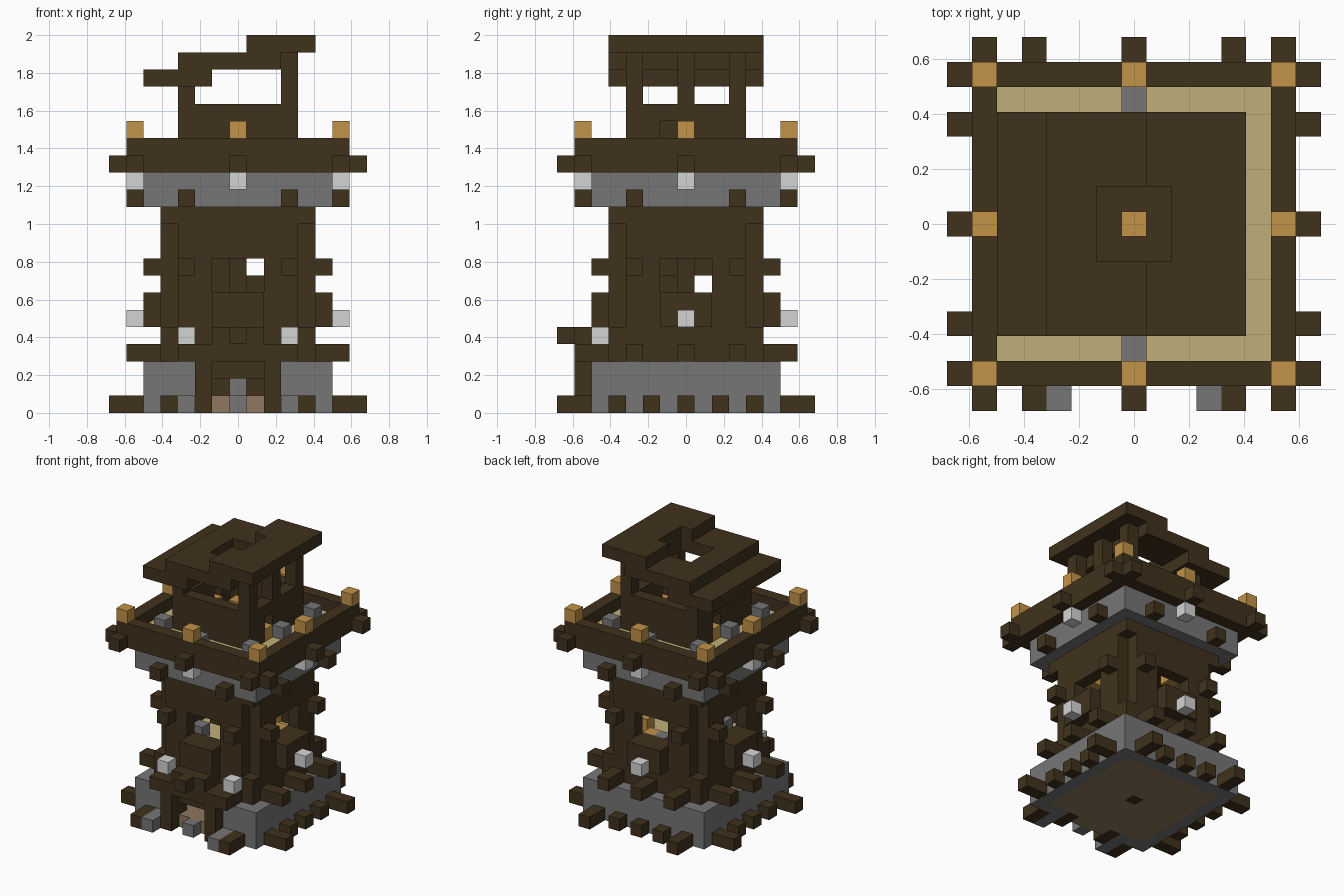
import bpy
import bmesh

cube = bpy.data.objects.get("Cube")
if cube:
    bpy.data.objects.remove(cube, do_unlink=True)

U = 1 / 11  # one block


def material(name, color):
    m = bpy.data.materials.new(name)
    m.use_nodes = True
    m.diffuse_color = (*color, 1)
    m.node_tree.nodes["Principled BSDF"].inputs["Base Color"].default_value = (*color, 1)
    return m


WOOD = material("dark_wood", (0.051, 0.031, 0.012))
STONE = material("stone", (0.185, 0.18, 0.18))
PLANK = material("pale_planks", (0.53, 0.43, 0.19))
GOLD = material("golden_lamp", (0.54, 0.29, 0.064))
LIGHT = material("light_grey_lantern", (0.65, 0.66, 0.65))
CLAY = material("clay_floor", (0.28, 0.185, 0.112))


def box(x0, x1, y0, y1, z0, z1):
    """Inclusive block ranges."""
    return (x0, x1, y0, y1, z0, z1)


def cell(x, y, z0, z1=None):
    return box(x, x, y, y, z0, z0 if z1 is None else z1)


def turned(boxes, turns=(0, 1, 2, 3)):
    """Repeat boxes by quarter turns about the vertical axis."""
    out = []
    for t in turns:
        for x0, x1, y0, y1, z0, z1 in boxes:
            for _ in range(t):
                x0, x1, y0, y1 = -y1, -y0, x0, x1
            out.append((x0, x1, y0, y1, z0, z1))
    return out


def mirrored(boxes):
    return boxes + [(-b[1], -b[0]) + b[2:] for b in boxes]


def build(name, mat, boxes):
    bm = bmesh.new()
    for x0, x1, y0, y1, z0, z1 in boxes:
        verts = bmesh.ops.create_cube(bm, size=1)["verts"]
        for v in verts:
            v.co.x = (x1 + 0.5 if v.co.x > 0 else x0 - 0.5) * U
            v.co.y = (y1 + 0.5 if v.co.y > 0 else y0 - 0.5) * U
            v.co.z = (z1 + 1 if v.co.z > 0 else z0) * U
    mesh = bpy.data.meshes.new(name)
    bm.to_mesh(mesh)
    bm.free()
    mesh.materials.append(mat)
    ob = bpy.data.objects.new(name, mesh)
    bpy.context.collection.objects.link(ob)


# Stone base, open at the front doorway
build("base_walls", STONE,
      [box(-5, 5, 5, 5, 0, 2)]
      + mirrored([box(5, 5, -5, 4, 0, 2), box(3, 4, -5, -5, 0, 2)]))
build("ground_floor", CLAY, turned([box(0, 4, 1, 4, 0, 0)]) + [box(-1, 1, -5, -5, 0, 0)])
build("ground_log_ends", WOOD,
      turned([cell(i, -6, 0) for i in (-2, 0, 2)], (1, 2, 3))
      + turned([box(i, i, -7, -6, 0, 0) for i in (-4, 4)]))
build("front_step_stones", STONE,
      mirrored([box(3, 3, -7, -6, 0, 0)]) + [cell(0, -6, 0), cell(0, -1, 1)])

# Porch with stepped gable
build("porch_posts", WOOD, mirrored([box(2, 2, -6, -5, 0, 2)]))
build("porch_roof", WOOD,
      [box(-2, 2, -6, -5, 3, 3), box(-1, 1, -6, -5, 4, 4), cell(0, -7, 4),
       box(-1, 1, -5, -5, 2, 2)])

# Lower tower: walls stop short of the corners above a solid footing
build("tower_footing", WOOD, turned([box(-4, 3, -4, -4, 2, 4)]))
build("joist_ends", WOOD, turned([box(i, i, -6, -5, 3, 3) for i in (-3, 0, 3)]))
build("tower_walls", WOOD, turned(
    [box(-3, 3, -4, -4, 5, 6), box(-3, 3, -4, -4, 9, 10)]
    + mirrored([box(2, 3, -4, -4, 7, 8)])))
build("window_boxes", WOOD, turned([box(-1, 1, -5, -5, 5, 6)]))
build("wall_log_ends", WOOD, turned(mirrored([cell(3, -5, 8)])))
build("tower_lintel_slab", WOOD, [box(-4, 4, -4, 4, 11, 11)])
build("room_floor", PLANK, [box(-3, 3, -3, 3, 5, 5)])

# Central pole with spiral steps, room lamps and stools
build("central_pole", WOOD, [cell(0, 0, 0, 10)])
build("spiral_steps", WOOD,
      [cell(1, 1, 1), cell(-1, 1, 1), cell(1, -1, 7),
       cell(-1, -1, 7, 8), cell(-1, 1, 8)])
build("floor_lamps", GOLD, [cell(1, 3, 6), cell(3, 1, 6)])
build("ceiling_lamps", GOLD, [cell(-1, 3, 9), cell(3, -1, 9)])
build("room_stools", STONE, [cell(0, 3, 6), cell(-2, -2, 6)])

# Lanterns on the outer walls
build("tower_lanterns", LIGHT,
      turned([cell(0, -6, 5)], (1, 2, 3)) + mirrored([cell(3, -5, 4)]))
build("gallery_lanterns", LIGHT, turned([cell(0, -6, 13)]))

# Overhanging gallery
build("gallery_stone", STONE, [box(-5, 5, -5, 5, 12, 13)])
build("gallery_log_ends", WOOD, turned(mirrored([cell(3, -6, 12)])))
build("gallery_floor", PLANK, [box(-5, 5, -5, 5, 14, 14)])
build("parapet", WOOD, turned([box(-6, 5, -6, -6, 14, 15)]))
build("parapet_log_ends", WOOD, turned([cell(i, -7, 14) for i in (-6, 0, 6)]))
build("parapet_lamps", GOLD, turned([cell(0, -6, 16), cell(6, -6, 16)]))
build("gallery_stones", STONE,
      turned([cell(4, 4, 15)]) + mirrored([cell(4, 0, 15)])
      + [cell(0, -5, 15), cell(0, 5, 15)])

# Lookout cabin with a small opening on each side
build("cabin_walls", WOOD,
      turned([box(-3, 3, -3, -3, 15, 17), box(3, 3, -2, -2, 15, 17),
              box(3, 3, 0, 2, 15, 17), cell(3, -1, 17)], (0, 2)))
build("opening_lamps", GOLD, turned([cell(3, -1, 15)], (0, 2)))
build("stair_landing", WOOD, [box(-1, 1, -1, 1, 15, 15)])
build("cabin_lamp", GOLD, [cell(0, 0, 16)])
build("cabin_posts", WOOD,
      [cell(-3, y, 18) for y in (-3, 0, 3)] + [cell(3, y, 18, 20) for y in (-3, 0, 3)])

# Stepped roof with a square smoke hole
build("roof_low_step", WOOD, [box(-5, -2, -4, 4, 19, 19)])
build("roof_middle_step", WOOD,
      [box(-3, -2, -4, 4, 20, 20), box(2, 2, -4, 4, 20, 20),
       box(-1, 1, -4, -2, 20, 20), box(-1, 1, 2, 4, 20, 20)])
build("roof_high_step", WOOD,
      [box(2, 4, -4, 4, 21, 21), box(1, 1, -4, -2, 21, 21), box(1, 1, 2, 4, 21, 21)])
